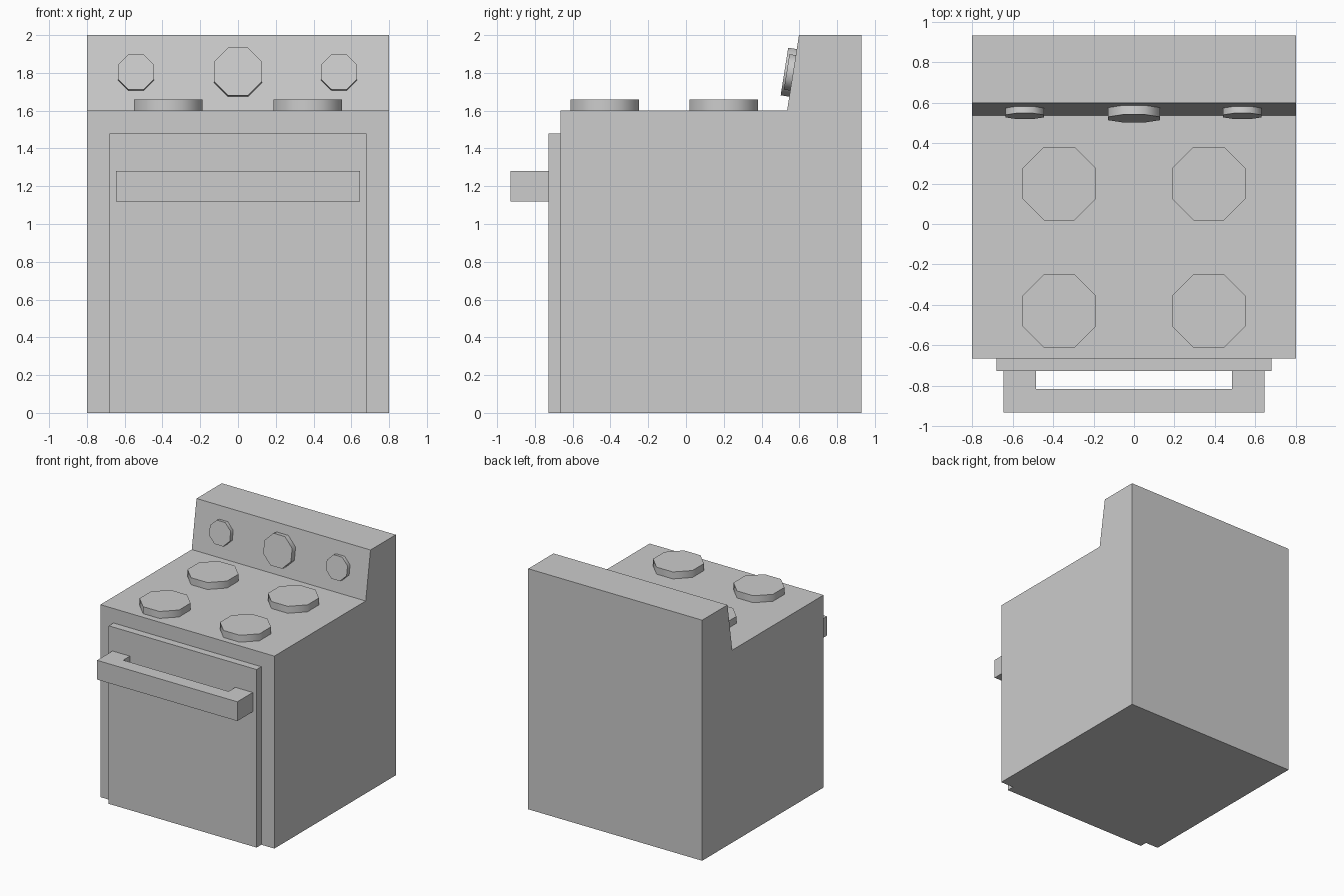
import bpy, bmesh, math
from mathutils import Matrix, Vector

if "Cube" in bpy.data.objects:
    bpy.data.objects.remove(bpy.data.objects["Cube"])

enamel = bpy.data.materials.new("grey enamel")
enamel.diffuse_color = (0.604, 0.604, 0.604, 1)
enamel.use_nodes = True
enamel.node_tree.nodes["Principled BSDF"].inputs["Base Color"].default_value = enamel.diffuse_color


def finish(name, bm, smooth=False):
    bmesh.ops.recalc_face_normals(bm, faces=bm.faces)
    mesh = bpy.data.meshes.new(name)
    bm.to_mesh(mesh)
    bm.free()
    mesh.materials.append(enamel)
    obj = bpy.data.objects.new(name, mesh)
    bpy.context.collection.objects.link(obj)
    if smooth:
        bpy.ops.object.select_all(action='DESELECT')
        obj.select_set(True)
        bpy.context.view_layer.objects.active = obj
        bpy.ops.object.shade_smooth_by_angle(angle=math.radians(60))
    return obj


def extrude(name, points, offset):
    """Solid from a closed outline pushed along an offset."""
    bm = bmesh.new()
    face = bm.faces.new([bm.verts.new(p) for p in points])
    res = bmesh.ops.extrude_face_region(bm, geom=[face], use_keep_orig=True)
    verts = [g for g in res["geom"] if isinstance(g, bmesh.types.BMVert)]
    bmesh.ops.translate(bm, verts=verts, vec=Vector(offset))
    return finish(name, bm)


def octagon_disc(name, base, flats, height, tilt=0.0):
    """Eight-sided disc standing on base, tilted about x."""
    radius = flats / 2 / math.cos(math.pi / 8)
    matrix = (Matrix.Translation(base) @ Matrix.Rotation(tilt, 4, 'X')
              @ Matrix.Translation((0, 0, height / 2))
              @ Matrix.Rotation(math.pi / 8, 4, 'Z'))
    bm = bmesh.new()
    bmesh.ops.create_cone(bm, cap_ends=True, segments=8, radius1=radius,
                          radius2=radius, depth=height, matrix=matrix)
    return finish(name, bm, smooth=True)


# Body with sloped control panel, one side profile
PANEL_LOW, PANEL_HIGH = (0.535, 1.6), (0.598, 2.0)
side = [(-0.665, 0), (0.93, 0), (0.93, 2.0), PANEL_HIGH, PANEL_LOW, (-0.665, 1.6)]
extrude("stove_body", [(-0.8, y, z) for y, z in side], (1.6, 0, 0))

# Oven door
extrude("oven_door", [(-0.68, -0.665, 0), (0.68, -0.665, 0),
                      (0.68, -0.665, 1.48), (-0.68, -0.665, 1.48)], (0, -0.062, 0))

# Door handle, U-shaped from above
u = [(-0.645, -0.727), (-0.645, -0.93), (0.645, -0.93), (0.645, -0.727),
     (0.485, -0.727), (0.485, -0.815), (-0.485, -0.815), (-0.485, -0.727)]
extrude("door_handle", [(x, y, 1.12) for x, y in u], (0, 0, 0.16))

# Four burners
for y, row in ((-0.43, "front"), (0.2, "back")):
    for x, hand in ((-0.37, "left"), (0.37, "right")):
        octagon_disc(f"burner_{row}_{hand}", (x, y, 1.6), 0.363, 0.058)

# Knobs lying on the sloped panel
slope = (PANEL_HIGH[0] - PANEL_LOW[0]) / (PANEL_HIGH[1] - PANEL_LOW[1])
tilt = math.pi / 2 - math.atan(slope)
for name, x, flats, height in (("knob_left", -0.54, 0.19, 0.034),
                               ("clock_dial", 0.0, 0.255, 0.046),
                               ("knob_right", 0.535, 0.19, 0.034)):
    z = 1.8
    octagon_disc(name, (x, PANEL_LOW[0] + slope * (z - 1.6), z), flats, height, tilt)
